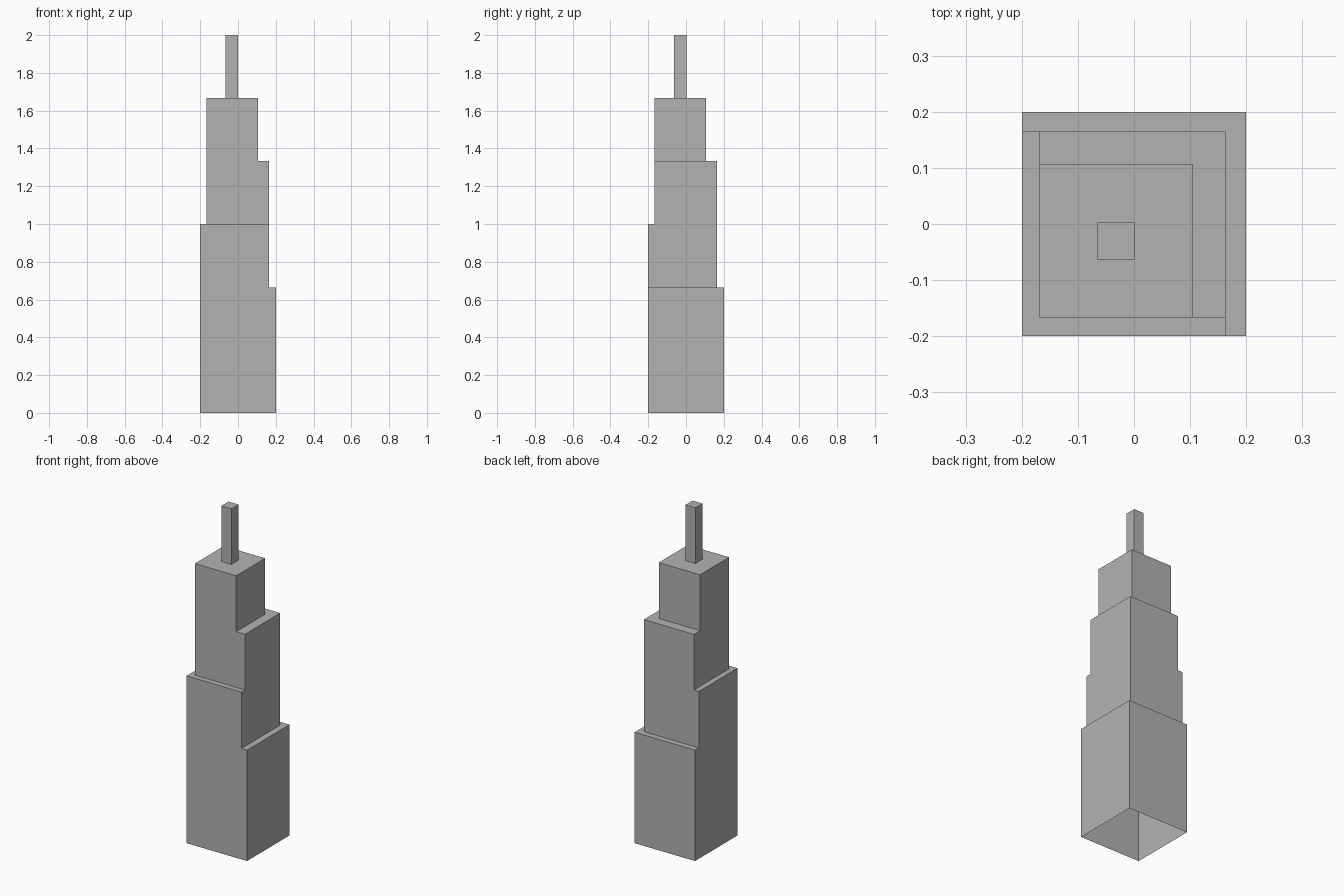
import bpy
import bmesh

cube = bpy.data.objects.get("Cube")
if cube:
    bpy.data.objects.remove(cube, do_unlink=True)

grey = bpy.data.materials.new("concrete grey")
grey.use_nodes = True
colour = (0.45, 0.45, 0.45, 1)
grey.diffuse_color = colour
grey.node_tree.nodes["Principled BSDF"].inputs["Base Color"].default_value = colour

# Each tier: x min, x max, y min, y max, base height, top height
tiers = [
    (-0.2, 0.2, -0.2, 0.2, 0, 0.663),            # base
    (-0.2, 0.163, -0.2, 0.165, 0.663, 1.0),      # lower setback
    (-0.168, 0.163, -0.167, 0.165, 1.0, 1.333),  # middle setback
    (-0.168, 0.105, -0.167, 0.107, 1.333, 1.667),  # upper setback
    (-0.065, 0.001, -0.063, 0.003, 1.667, 2.0),  # spire
]

bm = bmesh.new()


def ring(x0, x1, y0, y1, z):
    return [bm.verts.new((x, y, z)) for x, y in ((x0, y0), (x1, y0), (x1, y1), (x0, y1))]


def skin(lower, upper):
    """Join two rings with four faces, dropping sides where they touch."""
    for i in range(4):
        j = (i + 1) % 4
        face = bm.faces.new((lower[i], lower[j], upper[j], upper[i]))
        if face.calc_area() < 1e-6:
            bm.faces.remove(face)


# Walls and ledges form one hollow shell, open underneath
previous = None
for x0, x1, y0, y1, z0, z1 in tiers:
    bottom, top = ring(x0, x1, y0, y1, z0), ring(x0, x1, y0, y1, z1)
    if previous:
        skin(previous, bottom)
    skin(bottom, top)
    previous = top
bm.faces.new(previous)  # spire cap

# Weld shared corners and merge flush walls into single flat faces
bmesh.ops.remove_doubles(bm, verts=bm.verts, dist=0.0001)
bmesh.ops.dissolve_limit(bm, angle_limit=0.01, verts=bm.verts, edges=bm.edges)

mesh = bpy.data.meshes.new("stepped_tower")
bm.to_mesh(mesh)
bm.free()
mesh.materials.append(grey)
tower = bpy.data.objects.new("stepped_tower", mesh)
bpy.context.collection.objects.link(tower)
